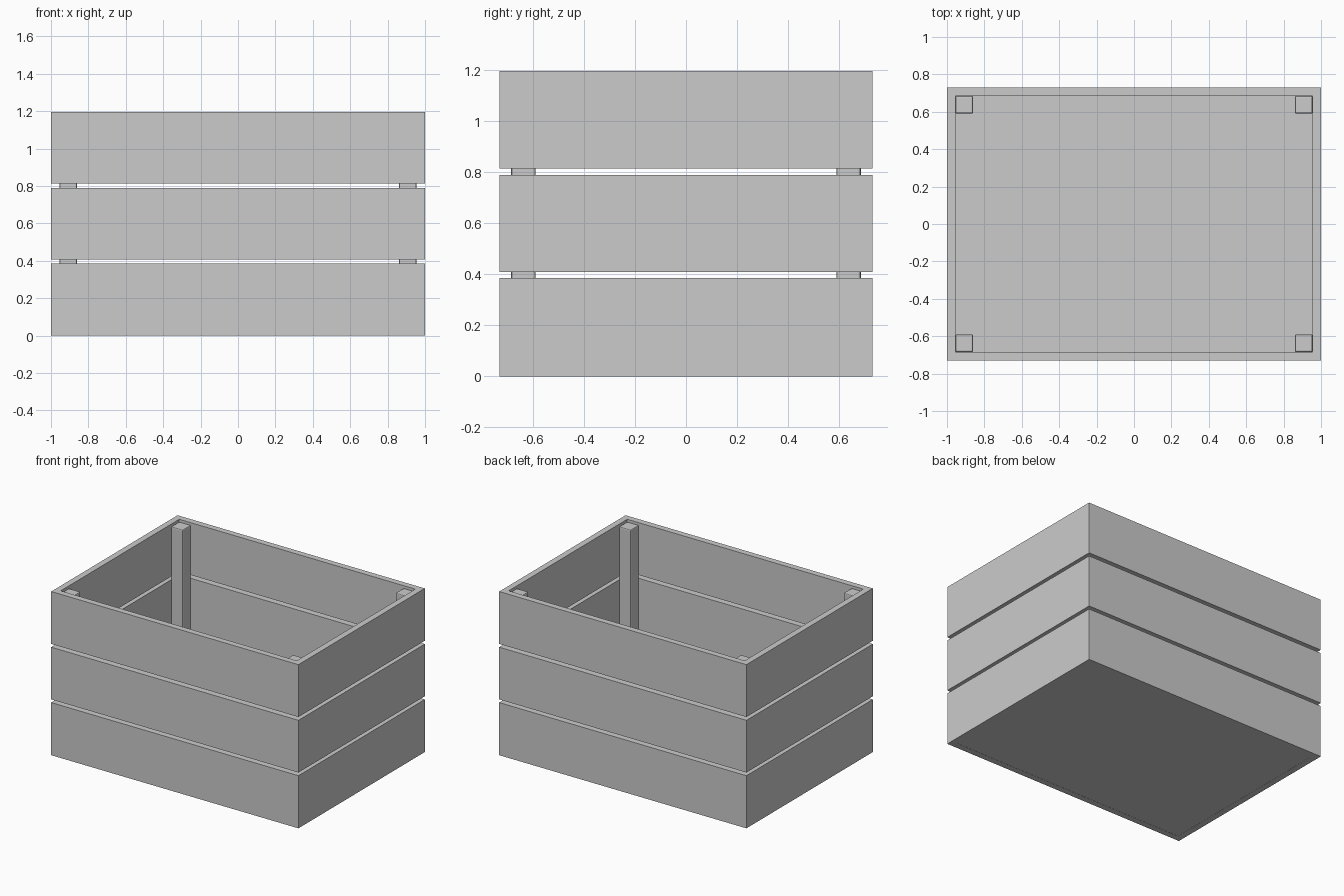
import bpy, bmesh

if "Cube" in bpy.data.objects:
    bpy.data.objects.remove(bpy.data.objects["Cube"])

HX, HY, T = 1.0, 0.73, 0.045      # outer half sizes, plank thickness


def finish(name, bm):
    bmesh.ops.recalc_face_normals(bm, faces=bm.faces)
    me = bpy.data.meshes.new(name)
    bm.to_mesh(me)
    bm.free()
    ob = bpy.data.objects.new(name, me)
    bpy.context.collection.objects.link(ob)
    return ob


def box(name, lo, hi):
    bm = bmesh.new()
    bmesh.ops.create_cube(bm, size=1)
    for v in bm.verts:
        v.co = [(a + b) / 2 + c * (b - a) for a, b, c in zip(lo, hi, v.co)]
    return finish(name, bm)


def plank_ring(name, z0, z1):
    bm = bmesh.new()
    corners = [(-1, -1), (1, -1), (1, 1), (-1, 1)]
    # cross-section at each corner, running outer bottom to inner bottom
    section = [(0, z0), (0, z1), (T, z1), (T, z0)]
    rings = [[bm.verts.new((sx * (HX - d), sy * (HY - d), z)) for d, z in section]
             for sx, sy in corners]
    for i in range(4):
        a, b = rings[i], rings[(i + 1) % 4]
        for j in range(4):
            k = (j + 1) % 4
            bm.faces.new((a[j], b[j], b[k], a[k]))
    return finish(name, bm)


# three courses of side planks with gaps between
for label, z0, z1 in (("lower", 0.0, 0.385), ("middle", 0.408, 0.79), ("upper", 0.814, 1.197)):
    plank_ring(label + "_side_planks", z0, z1)

# floor panel
box("floor_panel", (-HX + T, -HY + T, 0.001), (HX - T, HY - T, 0.045))

# corner posts with softened edges
PX, PY, W = HX - T, HY - T, 0.095
for sx, side in ((-1, "left"), (1, "right")):
    for sy, end in ((-1, "front"), (1, "back")):
        xs = sorted((sx * PX, sx * (PX - W)))
        ys = sorted((sy * PY, sy * (PY - W)))
        post = box(f"{end}_{side}_post", (xs[0], ys[0], 0.02), (xs[1], ys[1], 1.18))
        bev = post.modifiers.new("soft_edges", 'BEVEL')
        bev.width = 0.008
        bev.segments = 2
